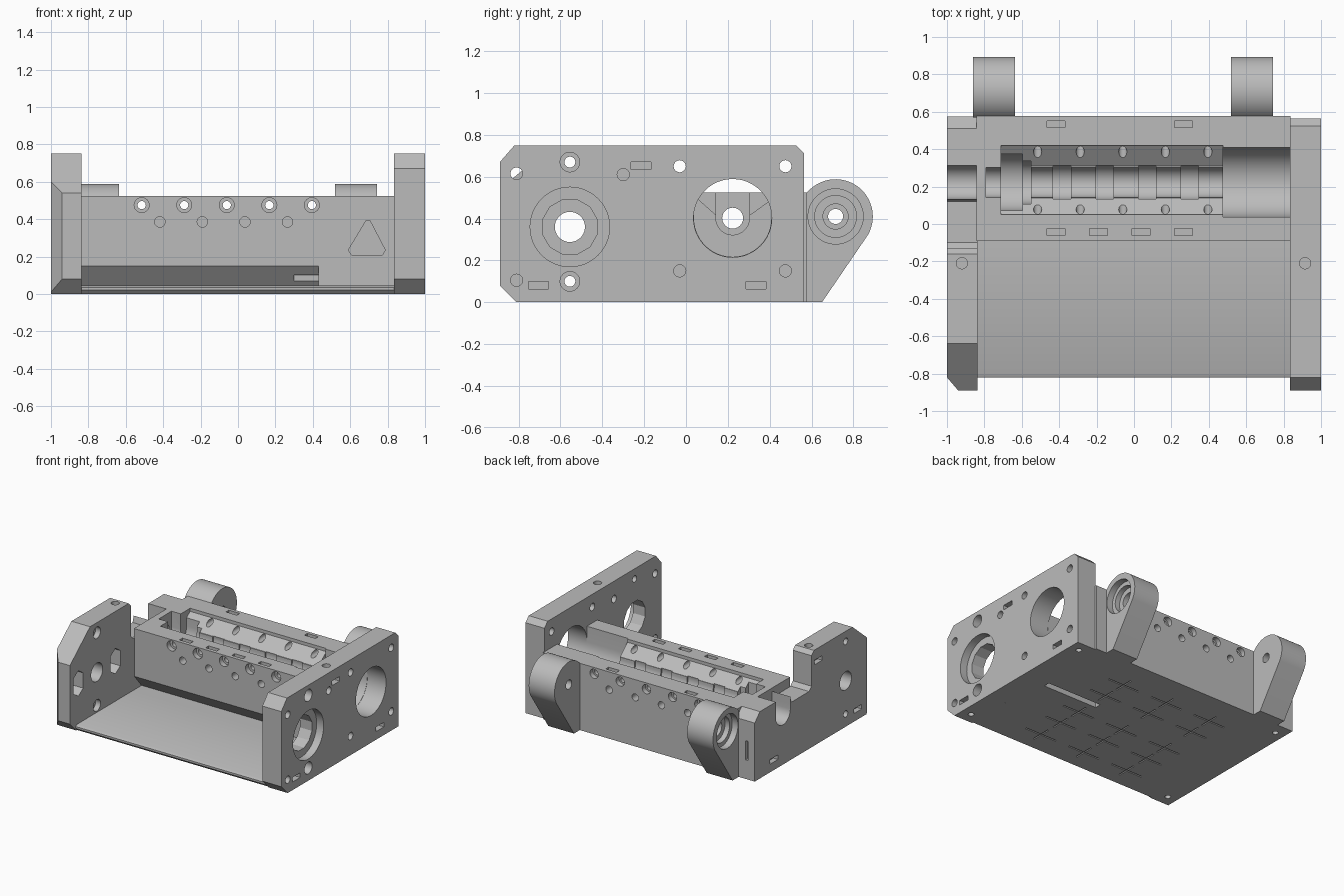
import bpy, bmesh
from math import cos, sin, pi

cube = bpy.data.objects.get("Cube")
if cube:
    bpy.data.objects.remove(cube, do_unlink=True)

grey = bpy.data.materials.new("plain_grey")
grey.use_nodes = True
GREY = (0.5, 0.5, 0.5, 1)
grey.diffuse_color = GREY
grey.node_tree.nodes["Principled BSDF"].inputs["Base Color"].default_value = GREY


def prism(name, axis, pts, a, b):
    """Extrude a 2D outline along an axis from a to b."""
    place = {"X": lambda u, v, t: (t, u, v),
             "Y": lambda u, v, t: (u, t, v),
             "Z": lambda u, v, t: (u, v, t)}[axis]
    bm = bmesh.new()
    low = [bm.verts.new(place(u, v, a)) for u, v in pts]
    high = [bm.verts.new(place(u, v, b)) for u, v in pts]
    bm.faces.new(low)
    bm.faces.new(high)
    for i in range(len(pts)):
        j = (i + 1) % len(pts)
        bm.faces.new((low[i], low[j], high[j], high[i]))
    bmesh.ops.recalc_face_normals(bm, faces=bm.faces)
    mesh = bpy.data.meshes.new(name)
    bm.to_mesh(mesh)
    bm.free()
    mesh.materials.append(grey)
    obj = bpy.data.objects.new(name, mesh)
    bpy.context.collection.objects.link(obj)
    return obj


def circle(u, v, r, n=36, start=0.0):
    return [(u + r * cos(start + 2 * pi * i / n), v + r * sin(start + 2 * pi * i / n))
            for i in range(n)]


def rect(u0, v0, u1, v1):
    return [(u0, v0), (u1, v0), (u1, v1), (u0, v1)]


def slot(u, v):
    return rect(u - 0.048, v - 0.018, u + 0.048, v + 0.018)


def cut(obj, axis, pts, a, b):
    """Cut an extruded outline out of a part."""
    cutter = prism("cutter", axis, pts, a, b)
    cutter.hide_render = True
    mod = obj.modifiers.new("cut", "BOOLEAN")
    mod.operation = "DIFFERENCE"
    mod.solver = "EXACT"
    mod.object = cutter
    bpy.context.view_layer.objects.active = obj
    bpy.ops.object.modifier_apply(modifier=mod.name)
    bpy.data.objects.remove(cutter, do_unlink=True)


def smooth(obj):
    bpy.ops.object.select_all(action="DESELECT")
    obj.select_set(True)
    bpy.context.view_layer.objects.active = obj
    bpy.ops.object.shade_smooth_by_angle(angle=0.5)


SY, SZ = 0.223, 0.402      # axis of the long bore
WY, WZ = -0.555, 0.36      # axis of the front bearing

# Tall left side plate
left = prism("left_side_plate", "X",
             [(-0.89, 0.08), (-0.81, 0), (0.565, 0), (0.565, 0.71),
              (0.525, 0.75), (-0.82, 0.75), (-0.89, 0.67)], 0.835, 1)
cut(left, "X", circle(SY, SZ, 0.187, 48), 0.7, 1.1)
cut(left, "X", circle(WY, WZ, 0.19, 48), 0.94, 1.1)
cut(left, "X", circle(WY, WZ, 0.135, 12, pi / 12), 0.7, 1.1)
for y, z in ((-0.81, 0.615), (-0.81, 0.105), (-0.3, 0.61), (-0.03, 0.65),
             (0.475, 0.65), (-0.03, 0.15), (0.475, 0.15)):
    cut(left, "X", circle(y, z, 0.029, 24), 0.7, 1.1)
for z in (0.67, 0.1):
    cut(left, "X", circle(WY, z, 0.047, 24), 0.9, 1.1)
    cut(left, "X", circle(WY, z, 0.026, 24), 0.7, 1.1)
for y, z in ((-0.215, 0.652), (-0.705, 0.082), (0.335, 0.082)):
    cut(left, "X", slot(y, z), 0.95, 1.1)
cut(left, "Z", circle(0.915, -0.21, 0.03, 24), 0.65, 0.9)

# Stepped right side plate
right = prism("right_side_plate", "X",
              [(-0.89, 0.08), (-0.81, 0), (0.575, 0), (0.575, 0.46), (0.51, 0.525),
               (0.14, 0.525), (0.12, 0.45), (-0.1, 0.45), (-0.13, 0.48),
               (-0.13, 0.72), (-0.16, 0.75), (-0.64, 0.75), (-0.89, 0.54)], -1, -0.838)
cut(right, "Z", [(-1.06, -0.75), (-0.88, -0.96), (-1.1, -0.96)], -0.1, 0.9)
cut(right, "X", circle(SY, SZ, 0.09), -1.1, -0.8)
cut(right, "X", rect(SY - 0.09, SZ, SY + 0.09, 0.8), -1.1, -0.8)
cut(right, "X", circle(WY, WZ, 0.072), -1.1, -0.7)
for z in (0.67, 0.1):
    cut(right, "X", circle(WY, z, 0.026, 24), -1.1, -0.7)
    cut(right, "X", circle(WY, z, 0.045, 24), -0.88, -0.7)
for side in (-1, 1):
    y = WY + side * 0.23
    cut(right, "X", [(y - 0.06, 0.3), (y, 0.26), (y + 0.06, 0.3),
                     (y + 0.06, 0.42), (y, 0.46), (y - 0.06, 0.42)], -0.93, -0.7)
for y, z in ((-0.215, 0.652), (-0.705, 0.082), (0.335, 0.082)):
    cut(right, "X", slot(y, z), -1.1, -0.96)
cut(right, "Z", circle(-0.92, -0.21, 0.03, 24), 0.65, 0.9)
cut(right, "Y", rect(-0.94, 0.15, -0.92, 0.3), 0.55, 0.7)

# Floor plate with a bevelled front edge
floor = prism("floor_plate", "X",
              [(-0.8, 0), (-0.82, 0.02), (-0.82, 0.035), (-0.8, 0.045),
               (-0.08, 0.045), (-0.08, 0)], -0.845, 0.84)

# Rear block with the undercut along its front foot
block = prism("rear_block", "X", rect(-0.09, 0, 0.578, 0.525), -0.842, 0.838)
cut(block, "X", [(-0.2, 0.15), (-0.09, 0.15), (0.0, 0.045), (-0.2, 0.045)], -0.9, 0.43)

# Open trough and stepped bore
cut(block, "X", [(0.05, 0.6), (0.05, 0.5), (0.14, 0.42), (0.31, 0.42),
                 (0.42, 0.5), (0.42, 0.6)], -0.71, 0.475)
steps = ((-0.79, 0.5, 0.08), (-0.71, -0.595, 0.152), (-0.6, -0.55, 0.115),
         (0.475, 0.9, 0.185))
for x0, x1, r in steps:
    cut(block, "X", circle(SY, SZ, r, 44), x0, x1)
    cut(block, "X", rect(SY - r, SZ, SY + r, 0.7), x0, x1)
for i in range(4):
    x = -0.385 + 0.228 * i
    cut(block, "X", circle(SY, SZ, 0.092), x - 0.047, x + 0.047)
cut(block, "X", circle(SY, SZ, 0.05, 24), -0.9, -0.7)

# Upper row of cross pins and lower row of blind holes
for i in range(5):
    x = -0.515 + 0.2275 * i
    cut(block, "Y", circle(x, 0.475, 0.022, 20), -0.2, 0.7)
    cut(block, "Y", circle(x, 0.475, 0.04, 24), -0.2, -0.05)
    cut(block, "Y", circle(x, 0.475, 0.036, 24), 0.54, 0.7)
for i in range(4):
    x = -0.418 + 0.2275 * i
    cut(block, "Y", circle(x, 0.385, 0.028, 20), -0.2, 0.0)
    cut(block, "Y", circle(x, 0.385, 0.028, 20), 0.5, 0.7)
    cut(block, "Z", slot(x, -0.043), 0.47, 0.7)
    if i in (0, 3):
        cut(block, "Z", slot(x, 0.533), 0.47, 0.7)

# Triangular recess on the front of the block
cut(block, "Y", [(0.61, 0.205), (0.77, 0.205), (0.787, 0.235), (0.705, 0.392),
                 (0.685, 0.392), (0.59, 0.235)], -0.2, -0.075)

# Underside pocket, corner holes and shallow grip grooves
cut(block, "Z", rect(0.3, -0.07, 0.78, -0.02), -0.1, 0.1)
for x, part in ((-0.92, right), (0.92, left)):
    for y in (-0.72, 0.48):
        cut(part, "Z", circle(x, y, 0.022, 20), -0.1, 0.06)
for part, rows in ((floor, (-0.62, -0.4, -0.2)), (block, (0.1, 0.3))):
    for y in rows:
        for x in (-0.45, -0.05, 0.35):
            cut(part, "Z", rect(x - 0.14, y - 0.006, x + 0.14, y + 0.006), -0.1, 0.008)
            cut(part, "Z", rect(x - 0.006, y - 0.08, x + 0.006, y + 0.08), -0.1, 0.008)

# Rear hinge lugs, counterbored on their outward sides
HY, HZ, HR = 0.715, 0.41, 0.178
arc = [(HY + HR * cos(t), HZ + HR * sin(t))
       for t in [(-30 + 175 * i / 28) * pi / 180 for i in range(29)]]
lug_outline = [(0.57, 0), (0.65, 0)] + arc + [(0.57, 0.51)]
lugs = []
for name, x0, x1, side in (("left_hinge_lug", 0.518, 0.742, 1),
                           ("right_hinge_lug", -0.86, -0.635, -1)):
    lug = prism(name, "X", lug_outline, x0, x1)
    outer = x1 if side > 0 else x0
    for r, depth in ((0.132, 0.05), (0.1, 0.09), (0.06, 0.13), (0.036, 0.4)):
        ends = sorted((outer + side * 0.1, outer - side * depth))
        cut(lug, "X", circle(HY, HZ, r), *ends)
    lugs.append(lug)

for part in [left, right, floor, block] + lugs:
    smooth(part)
